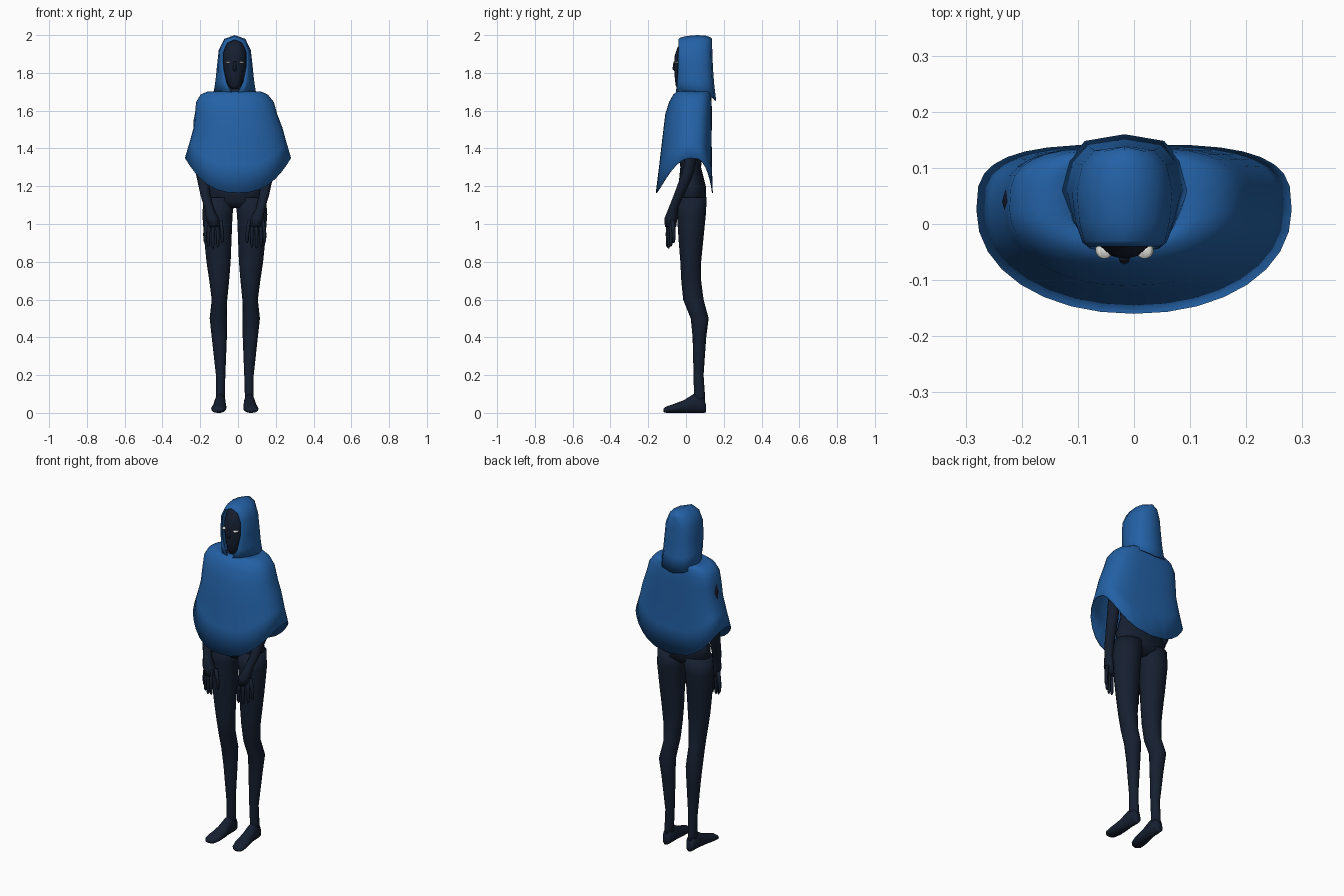
import bpy, bmesh
from math import sin, cos, pi

if "Cube" in bpy.data.objects:
    bpy.data.objects.remove(bpy.data.objects["Cube"])

MID = -0.017          # the figure stands slightly left of the poncho centre


def material(name, rgb):
    m = bpy.data.materials.new(name)
    m.diffuse_color = (*rgb, 1)
    m.use_nodes = True
    m.node_tree.nodes["Principled BSDF"].inputs["Base Color"].default_value = m.diffuse_color
    return m


NAVY = material("dark_body", (0.008, 0.014, 0.03))
BLUE = material("blue_cloth", (0.017, 0.12, 0.38))
PALE = material("pale_eye", (0.8, 0.8, 0.75))


def skin(name, rows, mat, closed=True, caps=True, mirror=False, thick=0, x=MID, subdiv=0):
    """Join rows of points into one smooth surface."""
    bm = bmesh.new()
    vs = [[bm.verts.new(p) for p in row] for row in rows]
    n = len(vs[0])
    for a, b in zip(vs, vs[1:]):
        for i in range(n if closed else n - 1):
            j = (i + 1) % n
            bm.faces.new((a[i], a[j], b[j], b[i]))
    if caps:
        bm.faces.new(vs[0])
        bm.faces.new(vs[-1])
    bmesh.ops.remove_doubles(bm, verts=bm.verts, dist=1e-4)
    bmesh.ops.recalc_face_normals(bm, faces=bm.faces)
    for f in bm.faces:
        f.smooth = True
    me = bpy.data.meshes.new(name)
    bm.to_mesh(me)
    bm.free()
    me.materials.append(mat)
    ob = bpy.data.objects.new(name, me)
    ob.location.x = x
    bpy.context.collection.objects.link(ob)
    if mirror:
        ob.modifiers.new("mirror", 'MIRROR')
    if subdiv:
        ob.modifiers.new("smooth", 'SUBSURF').levels = subdiv
        ob.modifiers["smooth"].render_levels = subdiv
    if thick:
        s = ob.modifiers.new("cloth", 'SOLIDIFY')
        s.thickness, s.offset = thick, -1
    return ob


def ring(z, x0, x1, y0, y1, n=16):
    """Level ellipse given by its extents."""
    return [((x0 + x1) / 2 + (x1 - x0) / 2 * cos(2 * pi * i / n),
             (y0 + y1) / 2 + (y1 - y0) / 2 * sin(2 * pi * i / n), z) for i in range(n)]


def tube(path, n=10):
    """Level rings along a mostly vertical path of (x, y, z, r)."""
    return [ring(z, x - r, x + r, y - r, y + r, n) for x, y, z, r in path]


# Legs
leg = [(1.14, 0, .165, -.045, .11), (1.05, .012, .172, -.048, .105), (.9, .018, .16, -.038, .09),
       (.8, .022, .15, -.03, .08), (.7, .03, .135, -.025, .08), (.6, .04, .122, -.015, .093),
       (.5, .042, .133, .025, .12), (.4, .042, .122, .035, .107), (.2, .05, .1, .04, .093),
       (.1, .053, .1, .042, .1), (.03, .053, .1, .04, .1)]
skin("legs", [ring(*r) for r in leg], NAVY, mirror=True)

# Feet: upright sections from heel to toe
foot = [(.105, .06, .095, .002, .045), (.092, .05, .103, 0, .09), (.04, .048, .108, 0, .1),
        (-.01, .045, .115, 0, .068), (-.07, .045, .125, 0, .045), (-.105, .055, .124, 0, .034),
        (-.12, .07, .112, .005, .022)]
skin("feet", [[(px, y, max(pz, .0)) for px, pz, _ in ring(0, a, b, c, d)]
              for y, a, b, c, d in foot], NAVY, mirror=True)

# Torso and neck
torso = [(1.085, .05, -.02, .07), (1.12, .16, -.046, .108), (1.2, .158, -.04, .105),
         (1.3, .125, -.03, .08), (1.45, .13, -.05, .09), (1.57, .155, -.055, .11),
         (1.64, .15, -.03, .115), (1.69, .07, .01, .105), (1.78, .045, .01, .09)]
skin("torso", [ring(z, -w, w, a, b) for z, w, a, b in torso], NAVY)

# Arms and palms
skin("arms", tube([(.15, .045, 1.67, .015), (.165, .04, 1.64, .035), (.18, .04, 1.55, .038),
                   (.185, .035, 1.4, .031), (.175, .01, 1.27, .032), (.155, -.04, 1.15, .026),
                   (.135, -.07, 1.08, .024), (.118, -.08, 1.03, .034), (.108, -.082, .985, .03)], 12),
     NAVY, mirror=True)

# Fingers
for k, (fx, fy, tip) in enumerate([(.066, -.07, .9), (.09, -.098, .875), (.115, -.092, .87),
                                   (.14, -.08, .88), (.158, -.065, .9)]):
    bx, by = .11 + (fx - .11) * .75, -.08 + (fy + .08) * .7
    skin(f"finger_{k + 1}", tube([(bx, by, 1.02, .011), (fx, fy, .95, .0095),
                                  (fx, fy, tip + .012, .008), (fx, fy, tip, .003)], 8),
         NAVY, mirror=True)

# Head
head = [(1.715, .018, -.045, .02), (1.735, .035, -.055, .05), (1.78, .052, -.06, .09),
        (1.84, .065, -.063, .11), (1.89, .067, -.06, .115), (1.935, .06, -.045, .11),
        (1.965, .042, -.02, .09), (1.98, .012, .02, .05)]
skin("head", [ring(z, -w, w, a, b) for z, w, a, b in head], NAVY)

# Nose ridge
skin("nose", tube([(0, -.06, 1.86, .006), (0, -.062, 1.82, .01), (0, -.055, 1.808, .006)], 8), NAVY)

# Eyes: narrow slits
skin("eyes", [ring(z, .02 + d, .052 - d, -.062, -.032 + d) for z, d in
              ((1.852, .006), (1.856, 0), (1.86, .006))], PALE, mirror=True)


# Poncho: rounder in front, squarer behind, with points front and back
def cloth_ring(cx, rx, y0, y1, n=32):
    out = []
    for i in range(n):
        c, s = cos(2 * pi * i / n), sin(2 * pi * i / n)
        e = 2.1 if s < 0 else 3.2
        u = abs(c) ** (2 / e) * (1 if c > 0 else -1)
        v = abs(s) ** (2 / e)
        yc = .025
        out.append((cx + rx * u, yc + v * ((y1 - yc) if s > 0 else (y0 - yc)), abs(u)))
    return out


rows = []
for z, cx, rx, y0, y1 in [(1.705, MID, .085, -.03, .12), (1.7, -.02, .145, -.05, .127),
                          (1.685, -.02, .178, -.068, .132), (1.645, -.016, .206, -.09, .136),
                          (1.58, -.01, .218, -.11, .137)]:
    rows.append([(x, y, z) for x, y, u in cloth_ring(cx, rx, y0, y1)])
for t, rx, y0, y1 in [(.3, .235, -.125, .136), (.65, .257, -.142, .137), (1, .281, -.16, .142)]:
    rows.append([(x, y, 1.58 + t * (1.165 + .185 * u ** 2.6 - 1.58))
                 for x, y, u in cloth_ring(0, rx, y0, y1)])
skin("poncho", rows, BLUE, caps=False, thick=.005, x=0)

# Hood: arches from the face opening to the back seam
lip = [(.012, 1.685), (.045, 1.75), (.062, 1.83), (.063, 1.91), (.042, 1.96), (0, 1.978)]
full = [(.114, 1.685), (.102, 1.76), (.094, 1.84), (.085, 1.92), (.056, 1.98), (0, 2.0)]
arches = []
for y, t, w, drop, flare in [(-.04, 0, 1, 0, -.015), (-.03, .4, 1, 0, -.015), (.005, .8, 1, 0, 0),
                             (.06, 1, 1, 0, 0), (.105, 1, .88, .003, .008),
                             (.13, 1, .62, .012, .018), (.138, 1, 0, .02, .022)]:
    half = []
    for k, ((a, za), (b, zb)) in enumerate(zip(lip, full)):
        low = (1 - k / 5) ** 3
        half.append(((a + (b - a) * t) * w, y + flare * low,
                     za + (zb - za) * t - drop * (1.6 * low + k / 5)))
    arches.append([(-x, py, z) for x, py, z in half] + half[-2::-1])
skin("hood", arches, BLUE, closed=False, caps=False, thick=.006)
